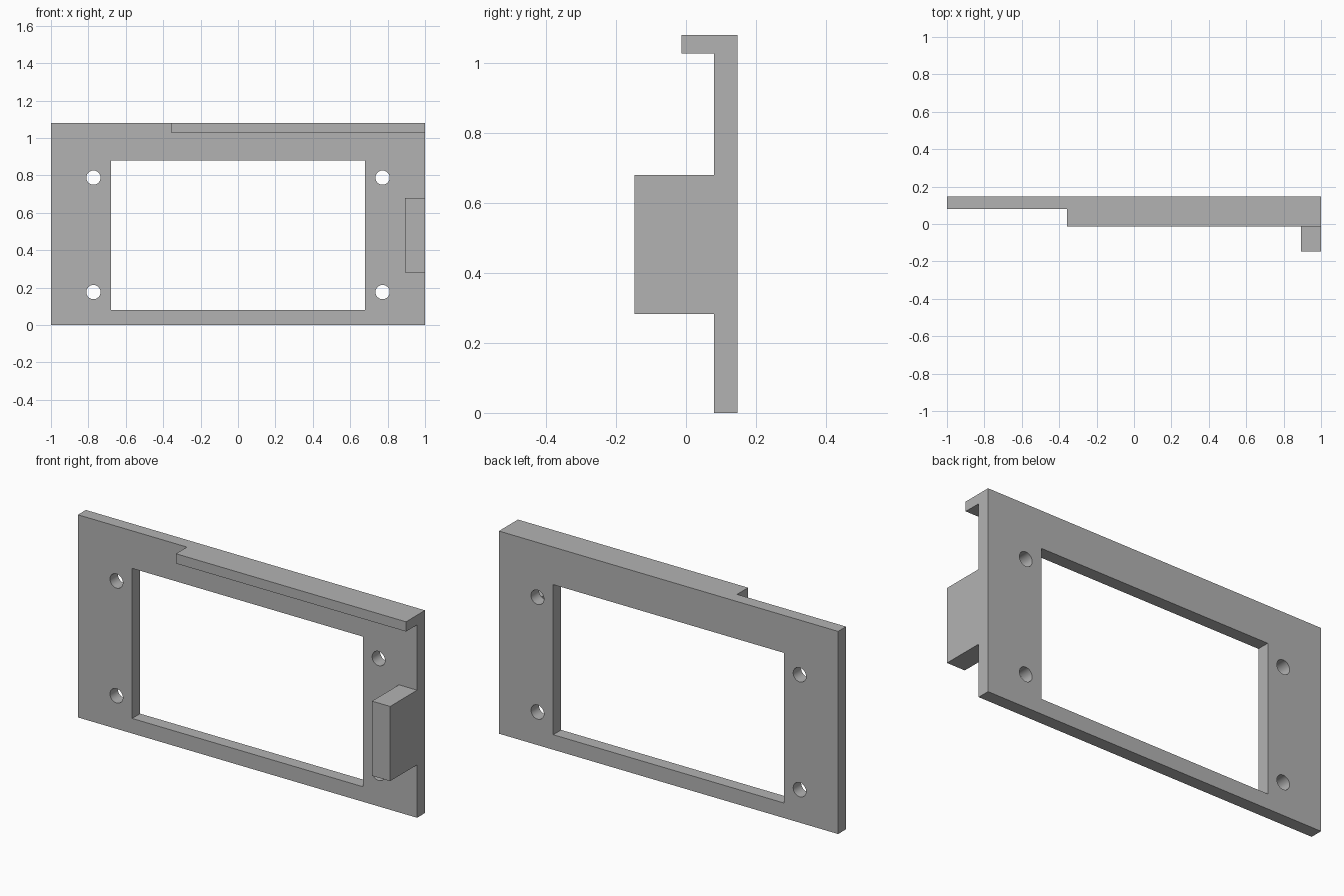
import bpy
import math

default = bpy.data.objects.get("Cube")
if default:
    bpy.data.objects.remove(default, do_unlink=True)

# Main depths and height of the bracket
FRONT, BACK, HEIGHT = 0.08, 0.147, 1.08

grey = bpy.data.materials.new("plain grey")
grey.use_nodes = True
colour = (0.45, 0.45, 0.45, 1)
grey.diffuse_color = colour
grey.node_tree.nodes["Principled BSDF"].inputs["Base Color"].default_value = colour


def box(name, x, y, z):
    """Box spanning the given (low, high) ranges."""
    bpy.ops.mesh.primitive_cube_add(size=1, location=[sum(r) / 2 for r in (x, y, z)])
    ob = bpy.context.object
    ob.name = name
    ob.scale = [r[1] - r[0] for r in (x, y, z)]
    bpy.ops.object.transform_apply(location=False, rotation=False, scale=True)
    ob.data.materials.append(grey)
    return ob


def cut(target, cutter):
    """Subtract the cutter from the target and discard it."""
    cutter.hide_render = True
    mod = target.modifiers.new("cut", 'BOOLEAN')
    mod.operation = 'DIFFERENCE'
    mod.solver = 'EXACT'
    mod.object = cutter
    bpy.context.view_layer.objects.active = target
    bpy.ops.object.modifier_apply(modifier=mod.name)
    bpy.data.objects.remove(cutter, do_unlink=True)


# Frame plate with its rectangular window
frame = box("frame_plate", (-1, 1), (FRONT, BACK), (0, HEIGHT))
cut(frame, box("window_cutter", (-0.68, 0.68), (-0.1, 0.3), (0.08, 0.88)))

# Four round screw holes
for x in (-0.773, 0.773):
    for z in (0.176, 0.788):
        bpy.ops.mesh.primitive_cylinder_add(
            vertices=48, radius=0.038, depth=0.4,
            location=(x, 0.1, z), rotation=(math.pi / 2, 0, 0))
        hole = bpy.context.object
        hole.name = "hole_cutter"
        hole.data.materials.append(grey)
        cut(frame, hole)

bpy.ops.object.select_all(action='DESELECT')
frame.select_set(True)
bpy.context.view_layer.objects.active = frame
bpy.ops.object.shade_smooth_by_angle(angle=math.radians(30))

# Lip along the top edge and grip block on the left edge
box("top_lip", (-0.357, 1), (-0.013, FRONT), (1.028, HEIGHT))
box("side_block", (0.893, 1), (-BACK, FRONT), (0.282, 0.68))
